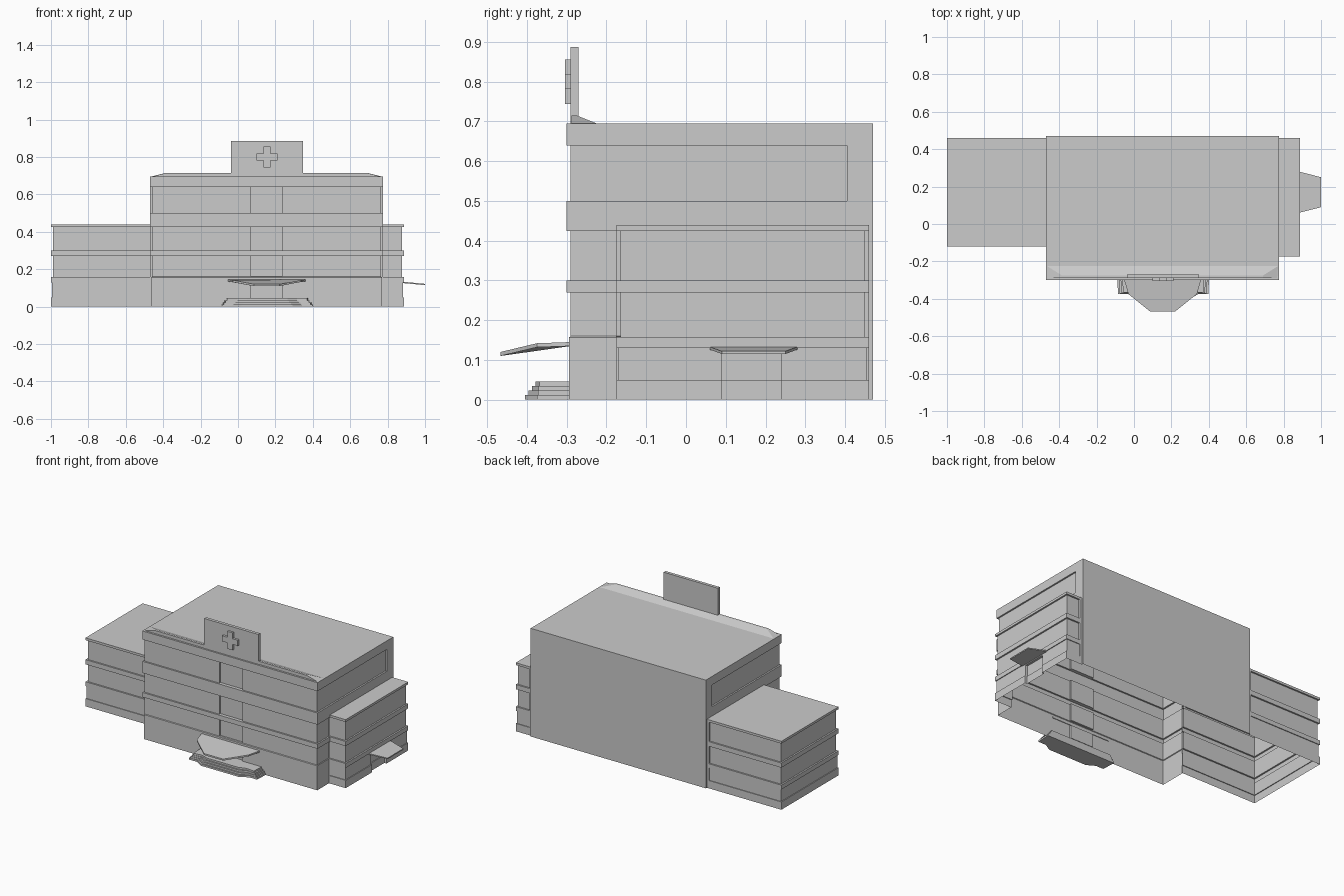
import bpy, bmesh

if "Cube" in bpy.data.objects:
    bpy.data.objects.remove(bpy.data.objects["Cube"])

XL, XR, YF, YB = -0.47, 0.775, -0.30, 0.47      # main block footprint


def finish(name, bm):
    bmesh.ops.remove_doubles(bm, verts=bm.verts, dist=1e-5)
    bmesh.ops.dissolve_degenerate(bm, edges=bm.edges, dist=1e-5)
    bmesh.ops.recalc_face_normals(bm, faces=bm.faces)
    me = bpy.data.meshes.new(name)
    bm.to_mesh(me)
    bm.free()
    ob = bpy.data.objects.new(name, me)
    bpy.context.collection.objects.link(ob)
    return ob


def shell(name, rings, closed, skip=lambda i, z: False):
    """Open-bottomed wall shell lofted through rings, with a roof on the last."""
    bm = bmesh.new()
    rows = [[bm.verts.new(p) for p in r] for r in rings]
    n = len(rows[0])
    for a, b in zip(rows, rows[1:]):
        for i in range(n if closed else n - 1):
            if not skip(i, b[i].co.z):
                j = (i + 1) % n
                bm.faces.new((a[i], a[j], b[j], b[i]))
    bm.faces.new(rows[-1])
    return finish(name, bm)


def slab(name, outline, thick):
    """Closed solid from a top outline of (x, y, z) points, extruded down."""
    bm = bmesh.new()
    top = [bm.verts.new(p) for p in outline]
    low = [bm.verts.new((x, y, z - thick)) for x, y, z in outline]
    n = len(top)
    bm.faces.new(top)
    bm.faces.new(low[::-1])
    for i in range(n):
        j = (i + 1) % n
        bm.faces.new((top[i], low[i], low[j], top[j]))
    return finish(name, bm)


def box(name, x0, x1, y0, y1, z0, z1):
    return slab(name, [(x0, y0, z1), (x1, y0, z1), (x1, y1, z1), (x0, y1, z1)], z1 - z0)


# Main block: window strips inset by d, central bay inset a further n
def main_ring(z, d, n=0):
    el, er = (0.405, 0.405) if z > 0.46 else (-0.12, -0.175)
    f = YF + d
    pts = [(XL, YB), (XL, el), (XL + d, el), (XL + d, f),
           (0.07, f), (0.07, f + n), (0.235, f + n), (0.235, f),
           (XR - d, f), (XR - d, er), (XR, er), (XR, YB)]
    return [(x, y, z) for x, y in pts]


B, D, N = 0.006, 0.01, 0.012
levels = [(0, B), (0, B, N), (0.13, B, N), (0.13, B), (0.157, B)]
levels[0:2] = [(0, B), (0.045, B), (0.045, B, N)]
for z0, z1 in ((0.16, 0.27), (0.30, 0.425), (0.50, 0.64)):
    if z0 > 0.2:
        levels.append((z0, 0))
    levels += [(z0, D), (z0, D, N), (z1, D, N), (z1, D), (z1, 0)]
levels.append((0.695, 0))
# the side walls are open where the wings join
shell("main_block", [main_ring(*l) for l in levels], True,
      lambda i, z: i in (0, 10) and z < 0.44)


# Wings: three-sided shells joined to the main block, s = outward direction
def wing_ring(z, d, n, s, xm, xo, y0, y1):
    xi, o = xm + s * 0.015, xo - s * d
    pts = [(xm, YB), (xm, y1), (xi, y1), (xi, y1 - d), (o, y1 - d),
           (o, 0.24), (o - s * n, 0.24), (o - s * n, 0.09), (o, 0.09),
           (o, y0 + d), (xm - s * D, y0 + d)]
    return [(x, y, z) for x, y in pts]


for name, s, xm, xo, y0, door in (("left_wing", -1, XL, -1.0, -0.12, 0),
                                  ("right_wing", 1, XR, 0.888, -0.175, 0.015)):
    lv = [(0, 0, door), (0.05, 0, door), (0.05, 0.005, door), (0.12, 0.005, door),
          (0.12, 0.005, 0), (0.13, 0.005, 0), (0.13, 0, 0)]
    for z0, z1 in ((0.158, 0.27), (0.30, 0.425)):
        lv += [(z0, 0, 0), (z0, D, 0), (z1, D, 0), (z1, 0, 0)]
    lv.append((0.44, 0, 0))
    shell(name, [wing_ring(z, d, n, s, xm, xo, y0, 0.46) for z, d, n in lv], False)

# Sloped parapet behind the front roof edge
bm = bmesh.new()
v = [bm.verts.new(p) for p in (
    (-0.465, -0.225, 0.695), (0.77, -0.225, 0.695), (0.765, -0.288, 0.695),
    (-0.46, -0.288, 0.695), (-0.385, -0.288, 0.715), (0.69, -0.288, 0.715),
    (0.69, -0.275, 0.715), (-0.385, -0.275, 0.715))]
for f in ((3, 2, 5, 4), (4, 5, 6, 7), (7, 6, 1, 0), (0, 3, 4, 7), (2, 1, 6, 5)):
    bm.faces.new([v[i] for i in f])
finish("roof_parapet", bm)

# Roof sign with raised cross
box("sign_board", -0.037, 0.348, -0.29, -0.27, 0.695, 0.887)
cx, cz, a, t = 0.155, 0.80, 0.056, 0.018
cross = [(-t, a), (t, a), (t, t), (a, t), (a, -t), (t, -t),
         (t, -a), (-t, -a), (-t, -t), (-a, -t), (-a, t), (-t, t)]
bm = bmesh.new()
face = bm.faces.new([bm.verts.new((cx + x, -0.29, cz + z)) for x, z in cross])
ext = bmesh.ops.extrude_face_region(bm, geom=[face])["geom"]
bmesh.ops.translate(bm, vec=(0, -0.014, 0),
                    verts=[e for e in ext if isinstance(e, bmesh.types.BMVert)])
finish("sign_cross", bm)


def mirrored(half, c):
    """Complete a left-half outline by mirroring it about x = c."""
    return half + [(2 * c - p[0],) + tuple(p[1:]) for p in reversed(half)]


# Entrance canopy, drooping toward the front
slab("entrance_canopy", mirrored([(-0.055, -0.29, 0.145), (-0.03, -0.375, 0.142),
                                  (0.085, -0.467, 0.12)], 0.153), 0.01)

# Entrance steps
for k in range(4):
    e = 0.009 * k
    half = [(-0.09 + e, -0.285), (-0.085 + e, -0.375 + e / 4),
            (-0.03 + e, -0.375 + e / 2), (0.02 + e, -0.405 + e)]
    z = 0.0113 * (k + 1)
    slab(f"entrance_step_{k + 1}", [(x, y, z) for x, y in mirrored(half, 0.156)], 0.0113)

# Side door canopy
slab("side_canopy", [(0.883, 0.06, 0.133), (1.0, 0.09, 0.122),
                     (1.0, 0.25, 0.122), (0.883, 0.28, 0.133)], 0.007)
